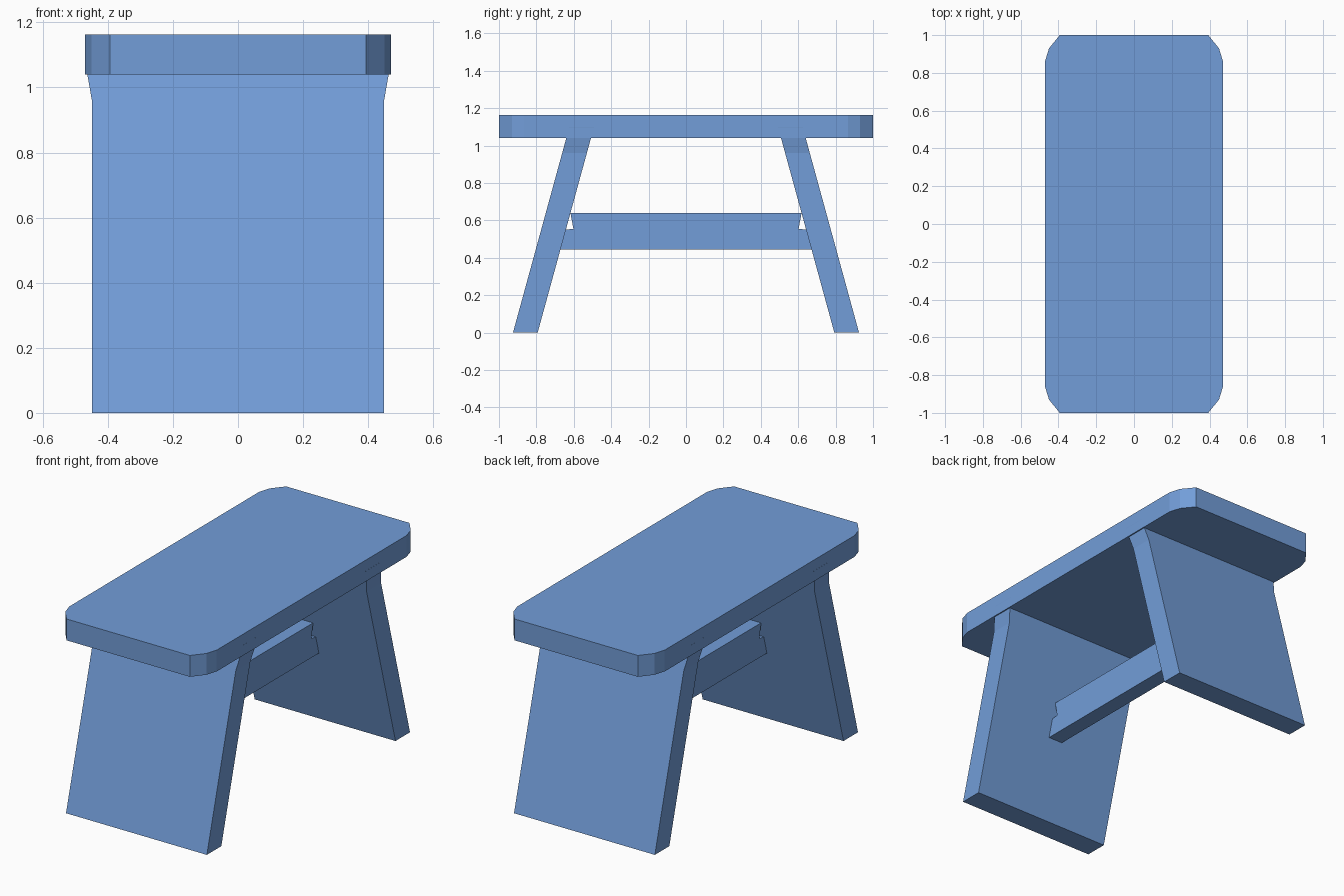
import bpy
import bmesh

cube = bpy.data.objects.get("Cube")
if cube:
    bpy.data.objects.remove(cube, do_unlink=True)

blue = bpy.data.materials.new("soft blue")
blue.use_nodes = True
COLOUR = (0.17, 0.34, 0.69, 1)
blue.diffuse_color = COLOUR
blue.node_tree.nodes["Principled BSDF"].inputs["Base Color"].default_value = COLOUR


def loft(name, rings):
    """Skin a stack of matching point rings and cap both ends."""
    bm = bmesh.new()
    loops = [[bm.verts.new(p) for p in ring] for ring in rings]
    n = len(loops[0])
    for a, b in zip(loops, loops[1:]):
        for i in range(n):
            j = (i + 1) % n
            bm.faces.new((a[i], a[j], b[j], b[i]))
    bm.faces.new(loops[0])
    bm.faces.new(loops[-1])
    bmesh.ops.recalc_face_normals(bm, faces=bm.faces)
    mesh = bpy.data.meshes.new(name)
    bm.to_mesh(mesh)
    bm.free()
    mesh.materials.append(blue)
    obj = bpy.data.objects.new(name, mesh)
    bpy.context.collection.objects.link(obj)
    return obj


# Seat: slab with corners cut in two facets
corner = [(0.47, 0.865), (0.45, 0.93), (0.393, 1.0)]
half = corner + [(-x, y) for x, y in reversed(corner)]
outline = half + [(-x, -y) for x, y in half]
loft("seat", [[(x, y, z) for x, y in outline] for z in (1.04, 1.163)])

# Legs: splayed boards that flare out to the seat edge at the top
LEAN = 0.274
for name, side in (("front_leg", -1), ("back_leg", 1)):
    rings = []
    for z, w in ((0, 0.449), (0.96, 0.449), (1.04, 0.463), (1.1, 0.4705)):
        outer, inner = 0.925 - LEAN * z, 0.793 - LEAN * z
        rings.append([(-w, side * outer, z), (w, side * outer, z),
                      (w, side * inner, z), (-w, side * inner, z)])
    loft(name, rings)

# Stretcher: rail between the legs with notched ends
end = [(0.673, 0.445), (0.645, 0.55), (0.602, 0.555), (0.618, 0.64)]
profile = end + [(-y, z) for y, z in reversed(end)]
loft("stretcher", [[(x, y, z) for y, z in profile] for x in (-0.046, 0.046)])
